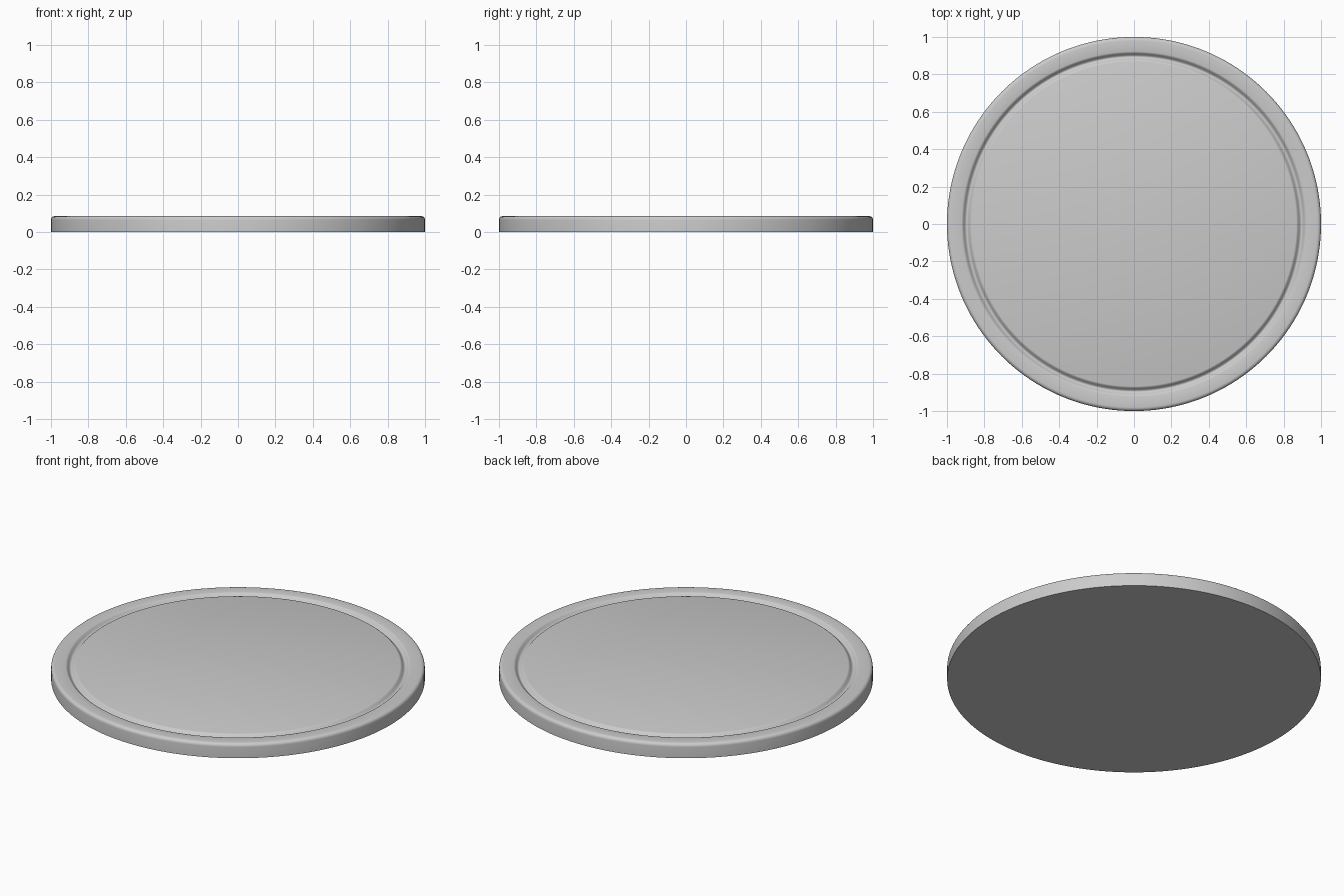
import bpy, bmesh, math

if "Cube" in bpy.data.objects:
    bpy.data.objects.remove(bpy.data.objects["Cube"])

HEIGHT, RADIUS, BEVEL = 0.085, 1.0, 0.02
GROOVE_R, GROOVE_HALF, GROOVE_DEPTH = 0.895, 0.027, 0.02
SEGMENTS = 160

# Half profile from the top centre, over the groove and rim, to the bottom centre
profile = [(0, HEIGHT)]
for i in range(13):
    t = -1 + 2 * i / 12
    dip = GROOVE_DEPTH * 0.5 * (1 + math.cos(math.pi * t))
    profile.append((GROOVE_R + GROOVE_HALF * t, HEIGHT - dip))
for i in range(7):
    a = math.pi / 2 * (1 - i / 6)
    profile.append((RADIUS - BEVEL + BEVEL * math.cos(a), HEIGHT - BEVEL + BEVEL * math.sin(a)))
profile += [(RADIUS, 0), (0, 0)]

# Spin the profile into a round disc
bm = bmesh.new()
verts = [bm.verts.new((r, 0, z)) for r, z in profile]
edges = [bm.edges.new(pair) for pair in zip(verts, verts[1:])]
bmesh.ops.spin(bm, geom=verts + edges, cent=(0, 0, 0), axis=(0, 0, 1),
               angle=2 * math.pi, steps=SEGMENTS, use_duplicate=False)
bmesh.ops.remove_doubles(bm, verts=bm.verts, dist=1e-5)
bmesh.ops.recalc_face_normals(bm, faces=bm.faces)

mesh = bpy.data.meshes.new("grooved_disc")
bm.to_mesh(mesh)
bm.free()
disc = bpy.data.objects.new("grooved_disc", mesh)
bpy.context.collection.objects.link(disc)

# Smooth shading with a crisp bottom edge
bpy.context.view_layer.objects.active = disc
disc.select_set(True)
bpy.ops.object.shade_smooth_by_angle(angle=math.radians(40))
